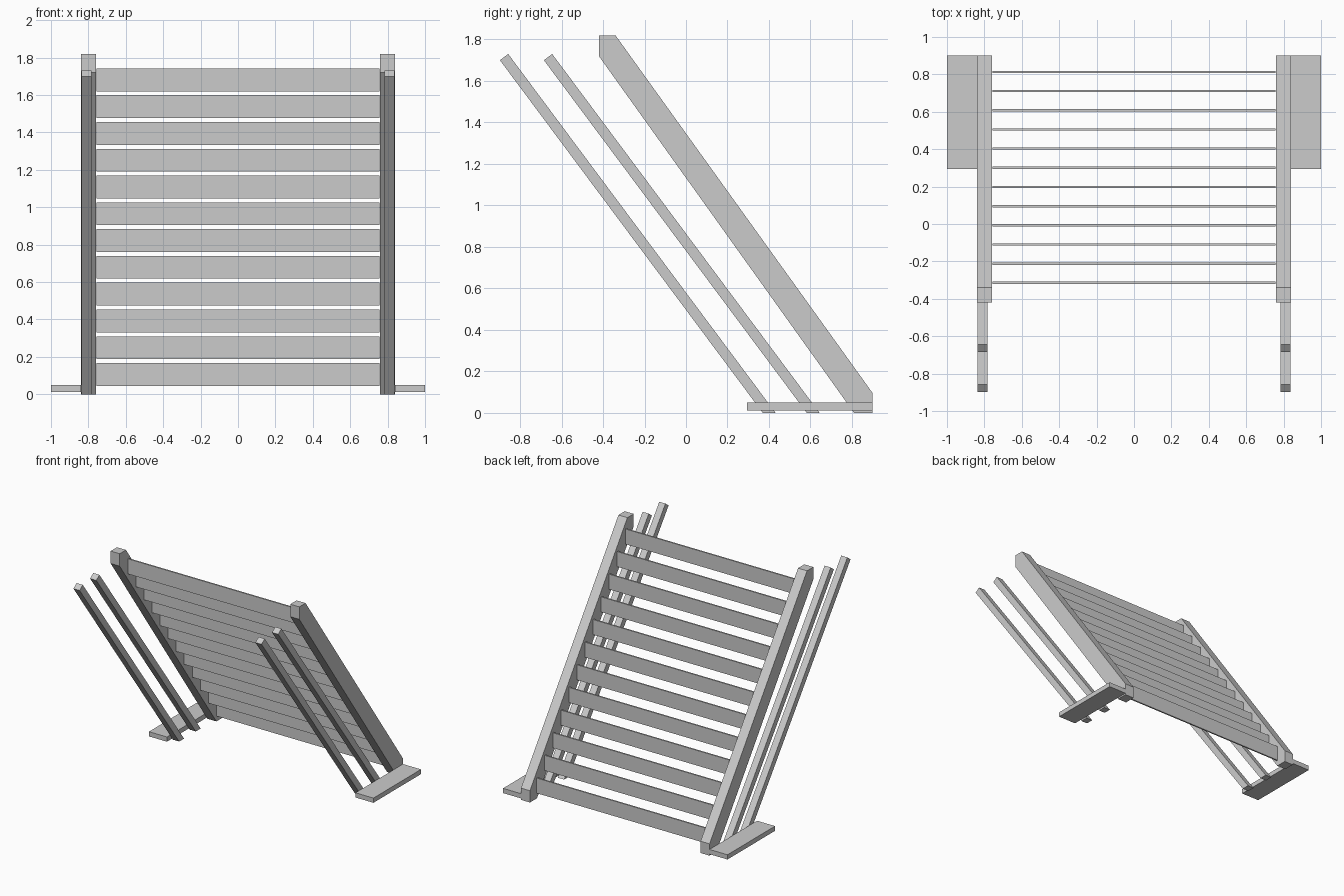
import bpy, bmesh

if "Cube" in bpy.data.objects:
    bpy.data.objects.remove(bpy.data.objects["Cube"])


def extrude_profile(name, profile, x0, x1):
    """Solid from a (y, z) outline stretched between two x positions."""
    bm = bmesh.new()
    face = bm.faces.new([bm.verts.new((x0, y, z)) for y, z in profile])
    ext = bmesh.ops.extrude_face_region(bm, geom=[face])
    moved = [g for g in ext["geom"] if isinstance(g, bmesh.types.BMVert)]
    bmesh.ops.translate(bm, vec=(x1 - x0, 0, 0), verts=moved)
    bmesh.ops.recalc_face_normals(bm, faces=bm.faces)
    mesh = bpy.data.meshes.new(name)
    bm.to_mesh(mesh)
    bm.free()
    obj = bpy.data.objects.new(name, mesh)
    bpy.context.collection.objects.link(obj)
    return obj


def both_sides(name, profile, x0, x1):
    """Same part on the right and left of the stairs."""
    extrude_profile(name + "_right", profile, x0, x1)
    extrude_profile(name + "_left", profile, -x1, -x0)


def rect(y0, y1, z0, z1):
    return [(y0, z0), (y1, z0), (y1, z1), (y0, z1)]


# Sloping side beams with ends cut level and plumb
both_sides("stringer", [(0.81, 0), (0.90, 0), (0.90, 0.095), (-0.34, 1.82),
                        (-0.42, 1.82), (-0.42, 1.72)], 0.76, 0.84)

# Two slim rails in front of each beam
for i, dy in enumerate((0.0, 0.212)):
    rail = [(0.37, 0), (0.432, 0), (-0.857, 1.73), (-0.897, 1.70)]
    both_sides(f"rail_{i + 1}", [(y + dy, z) for y, z in rail], 0.783, 0.838)

# Foot plates outside the beams
both_sides("foot_plate", rect(0.295, 0.90, 0.012, 0.05), 0.84, 1.0)

# Twelve upright boards climbing between the beams
for i in range(12):
    y = 0.813 - i * 0.1025
    z = 0.045 + i * 0.1432
    extrude_profile(f"board_{i + 1}", rect(y - 0.006, y + 0.006, z, z + 0.122),
                    -0.757, 0.757)
